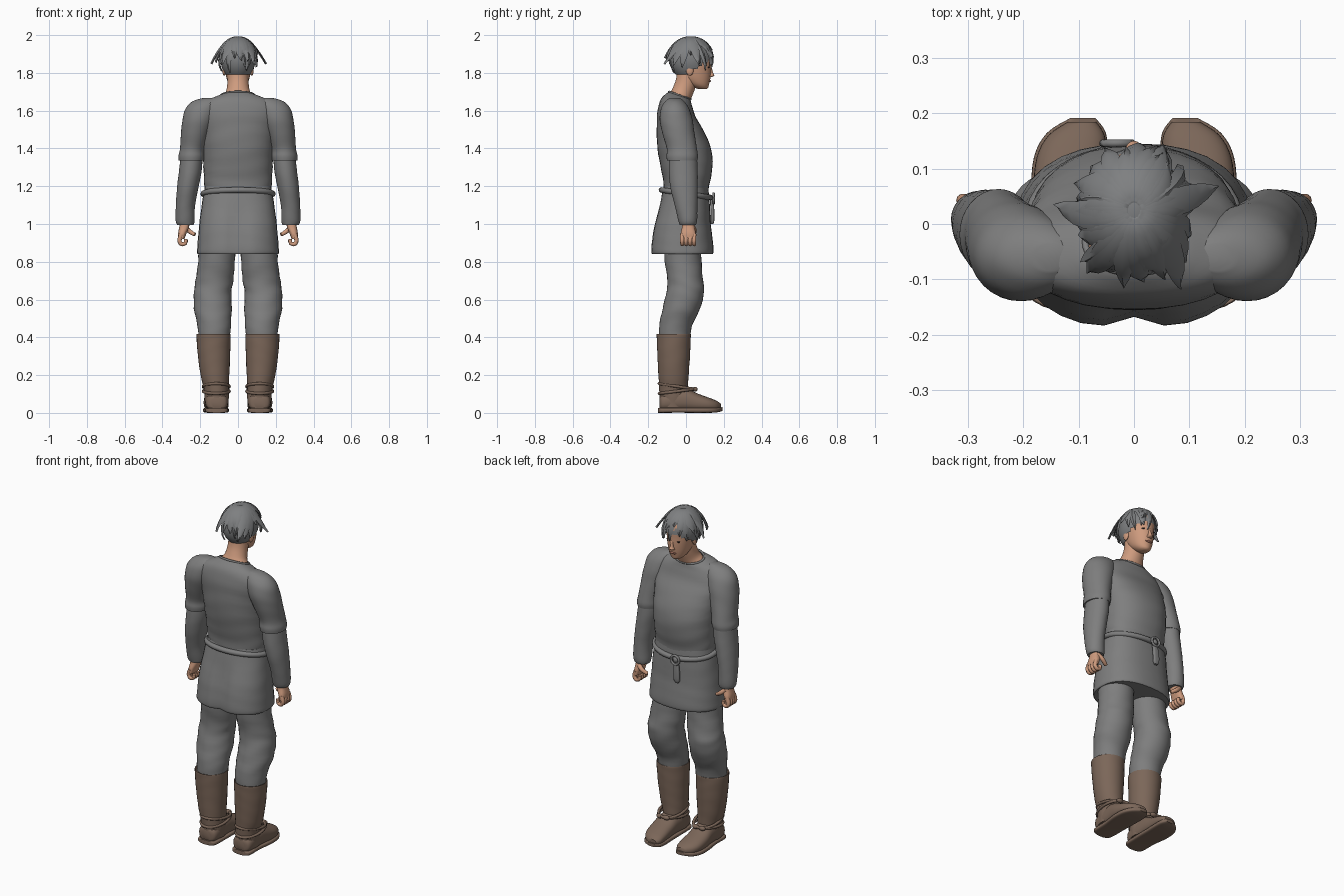
import bpy, bmesh, math, random
from mathutils import Vector

random.seed(4)
if "Cube" in bpy.data.objects:
    bpy.data.objects.remove(bpy.data.objects["Cube"])


def material(name, r, g, b):
    m = bpy.data.materials.new(name)
    m.use_nodes = True
    m.diffuse_color = (r, g, b, 1)
    m.node_tree.nodes["Principled BSDF"].inputs["Base Color"].default_value = (r, g, b, 1)
    return m


CLOTH = material("grey cloth", .21, .21, .21)
HAIR = material("grey hair", .21, .215, .22)
SKIN = material("skin", .62, .33, .21)
LEATHER = material("brown leather", .2, .135, .1)
DARK = material("dark eye", .03, .02, .02)
LIPS = material("lips", .45, .19, .14)


def finish(name, bm, mat, mirror=False):
    bmesh.ops.recalc_face_normals(bm, faces=bm.faces)
    me = bpy.data.meshes.new(name)
    bm.to_mesh(me)
    bm.free()
    me.materials.append(mat)
    ob = bpy.data.objects.new(name, me)
    bpy.context.collection.objects.link(ob)
    if mirror:
        ob.modifiers.new("Mirror", "MIRROR").use_mirror_merge = False
    bpy.context.view_layer.objects.active = ob
    bpy.ops.object.select_all(action="DESELECT")
    ob.select_set(True)
    bpy.ops.object.shade_smooth_by_angle(angle=math.radians(50))
    return ob


def spline(rows, steps):
    """Catmull-Rom through rows of numbers."""
    out = []
    for i in range(len(rows) - 1):
        a, b, c, d = (rows[max(i - 1, 0)], rows[i], rows[i + 1], rows[min(i + 2, len(rows) - 1)])
        for k in range(steps):
            t = k / steps
            out.append([q + t * ((r - p) / 2 + t * ((p - 2.5 * q + 2 * r - s / 2)
                        + t * (s - p + 3 * (q - r)) / 2)) for p, q, r, s in zip(a, b, c, d)])
    return out + [list(rows[-1])]


def skin_rings(bm, rings, caps=(True, True)):
    n = len(rings[0])
    vs = [[bm.verts.new(p) for p in r] for r in rings]
    for a, b in zip(vs, vs[1:]):
        for i in range(n):
            bm.faces.new((a[i], a[(i + 1) % n], b[(i + 1) % n], b[i]))
    for cap, ring in zip(caps, (vs[0], vs[-1])):
        if cap:
            bm.faces.new(ring)


def loft(name, mat, rows, mirror=False, axis="z", drop=0, power=1, ripple=0,
         caps=(True, True), warp=None, steps=4, n=32):
    """Rows are (height, centre, centre, radius, radius) along the axis."""
    rings = []
    for h, u, v, ru, rv in spline(rows, steps):
        ring = []
        for i in range(n):
            a = math.tau * i / n
            c, s = math.cos(a), math.sin(a)
            k = 1 + ripple * math.sin(h * 75 + 2 * math.sin(a * 2 + h * 9))
            x = u + k * ru * math.copysign(abs(c) ** power, c)
            y = v + k * rv * math.copysign(abs(s) ** power, s)
            p = Vector((x, y, h - drop * s)) if axis == "z" else Vector((x, h, y))
            ring.append(warp(p) if warp else p)
        rings.append(ring)
    bm = bmesh.new()
    skin_rings(bm, rings, caps)
    return finish(name, bm, mat, mirror)


def tube(name, mat, points, radius, mirror=False, closed=False, n=10, taper=1):
    """Round rod swept along a smooth path."""
    pts = [Vector(p) for p in (points if closed else spline(points, 4))]
    rings = []
    for i, p in enumerate(pts):
        nxt = pts[(i + 1) % len(pts)] if closed else pts[min(i + 1, len(pts) - 1)]
        d = nxt - (pts[i - 1] if closed or i else p)
        side = d.cross(Vector((.13, .2, .97)) if abs(d.normalized().z) < .9 else Vector((0, 1, 0))).normalized()
        up = side.cross(d).normalized()
        r = radius * (1 + (taper - 1) * i / len(pts))
        rings.append([p + r * (side * math.cos(math.tau * j / n) + up * math.sin(math.tau * j / n))
                      for j in range(n)])
    bm = bmesh.new()
    skin_rings(bm, rings + rings[:1] if closed else rings, (not closed,) * 2)
    return finish(name, bm, mat, mirror)


def ball(name, mat, at, size, mirror=False):
    bm = bmesh.new()
    bmesh.ops.create_uvsphere(bm, u_segments=20, v_segments=12, radius=1)
    for v in bm.verts:
        v.co = Vector([a + c * s for a, c, s in zip(at, v.co, size)])
    return finish(name, bm, mat, mirror)


def hoop(x, y, z, rx, ry, drop=0, n=40):
    return [(x + rx * math.cos(math.tau * i / n), y + ry * math.sin(math.tau * i / n),
             z - drop * math.sin(math.tau * i / n)) for i in range(n)]


# Tunic, with a groove down the back of the skirt
def seat(p):
    if p.y < 0:
        p.y += .022 * math.exp(-(p.x / .04) ** 2) * min(1, max(0, (1.14 - p.z) * 8))
    return p


loft("tunic_body", CLOTH, [(1.16, 0, 0, .172, .118), (1.22, 0, 0, .18, .122), (1.3, 0, 0, .183, .138),
     (1.4, 0, -.008, .19, .145), (1.5, 0, -.027, .2, .128), (1.58, 0, -.048, .215, .103),
     (1.64, 0, -.05, .185, .083), (1.67, 0, -.04, .12, .066), (1.68, 0, -.033, .088, .056)],
     drop=.02, ripple=.007, caps=(True, False), power=.9)
loft("tunic_skirt", CLOTH, [(.84, 0, -.022, .212, .163), (.855, 0, -.022, .217, .168),
     (.92, 0, -.022, .212, .163), (1, 0, -.02, .205, .151), (1.1, 0, -.008, .192, .134),
     (1.2, 0, 0, .176, .117)], power=.85, warp=seat, ripple=.003)
tube("collar_hem", CLOTH, hoop(0, -.033, 1.68, .088, .056, .02), .006, closed=True)

# Sleeves
loft("short_sleeve", CLOTH, [(1.668, .15, -.06, .03, .025), (1.65, .165, -.06, .075, .05),
     (1.61, .19, -.058, .088, .075), (1.55, .207, -.052, .087, .087), (1.48, .224, -.04, .078, .085),
     (1.4, .24, -.022, .067, .08), (1.36, .245, -.02, .07, .083), (1.335, .247, -.02, .067, .08)],
     mirror=True, ripple=.004)
loft("long_sleeve", CLOTH, [(1.4, .245, -.015, .055, .07), (1.3, .25, -.015, .06, .076),
     (1.2, .265, -.011, .057, .073), (1.1, .278, 0, .051, .06), (1.02, .28, .009, .05, .05),
     (.995, .278, .01, .043, .043)], mirror=True, ripple=.006)

# Fists
loft("palm", SKIN, [(1.02, .282, .012, .026, .03), (.985, .285, .012, .026, .033),
     (.95, .295, .012, .022, .04), (.92, .3, .012, .016, .04)], mirror=True, power=.8)
for i in range(4):
    y = -.02 + i * .021
    tube("finger", SKIN, [(.3, y, .945), (.31, y, .912), (.298, y, .893), (.278, y, .9),
         (.276, y, .92)], .012, mirror=True, taper=.8)
tube("thumb", SKIN, [(.285, .035, .985), (.262, .045, .965), (.24, .04, .95), (.228, .035, .944)],
     .014, mirror=True, taper=.65)

# Belt, buckle and hanging end
tube("belt", CLOTH, hoop(0, 0, 1.16, .184, .13, .02), .015, closed=True)
tube("buckle", CLOTH, [(-.03 + .026 * math.cos(a), .146, 1.135 + .026 * math.sin(a))
     for a in [math.tau * i / 20 for i in range(20)]], .007, closed=True)
ball("belt_knot", CLOTH, (-.03, .14, 1.135), (.017, .012, .017))
loft("belt_end", CLOTH, [(1.13, -.03, .136, .014, .01), (1.07, -.036, .14, .018, .01),
     (1.02, -.038, .14, .018, .01), (1, -.038, .138, .01, .007)], power=.6)

# Trousers
loft("trouser_leg", CLOTH, [(.92, .11, -.02, .098, .1), (.8, .114, -.015, .097, .097),
     (.7, .125, -.004, .1, .094), (.64, .134, -.004, .099, .1), (.55, .133, -.025, .1, .099),
     (.46, .126, -.055, .088, .087), (.37, .126, -.062, .082, .08)], mirror=True, ripple=.014)

# Boots
loft("boot_shaft", LEATHER, [(.412, .129, -.065, .083, .083), (.418, .129, -.065, .09, .09),
     (.39, .129, -.065, .09, .09), (.3, .127, -.065, .085, .086), (.2, .122, -.066, .076, .08),
     (.13, .115, -.066, .066, .076), (.08, .113, -.066, .064, .074), (.03, .113, -.066, .06, .07)],
     mirror=True, ripple=.006)
loft("boot_foot", LEATHER, [(-.14, .113, .05, .03, .03), (-.125, .113, .055, .055, .045),
     (-.06, .113, .065, .062, .06), (0, .115, .068, .063, .062), (.06, .117, .054, .065, .049),
     (.12, .113, .044, .063, .037), (.16, .104, .037, .051, .028), (.184, .094, .032, .026, .017)],
     mirror=True, axis="y", power=.85)
loft("boot_sole", LEATHER, [(-.148, .113, .013, .03, .013), (-.13, .113, .013, .058, .013),
     (-.04, .112, .014, .062, .013), (.05, .117, .014, .068, .014), (.12, .114, .014, .067, .014),
     (.165, .104, .016, .053, .013), (.192, .092, .02, .022, .01)], mirror=True, axis="y", power=.5)
for z, drop in ((.14, .015), (.115, -.012)):
    tube("ankle_strap", LEATHER, hoop(.115, -.045, z, .069, .097, drop), .008, mirror=True, closed=True)
for dx in (-.022, .022):
    ball("strap_knot", LEATHER, (.118 + dx, .048, .125), (.02, .014, .013), mirror=True)

# Neck and head
loft("neck", SKIN, [(1.64, 0, -.033, .1, .062), (1.672, 0, -.03, .084, .054), (1.7, 0, -.018, .064, .052),
     (1.75, 0, 0, .056, .052), (1.82, 0, .01, .055, .055)], drop=.02)
loft("head", SKIN, [(1.714, 0, .088, .016, .02), (1.722, 0, .08, .032, .037), (1.74, 0, .066, .048, .056),
     (1.77, 0, .052, .06, .077), (1.81, 0, .044, .069, .089), (1.85, 0, .038, .075, .096),
     (1.9, 0, .034, .078, .1), (1.95, 0, .03, .064, .082), (1.982, 0, .03, .025, .035)])
loft("nose", SKIN, [(1.778, 0, .126, .013, .01), (1.786, 0, .132, .016, .018),
     (1.8, 0, .13, .01, .014), (1.835, 0, .126, .007, .008)])
ball("ear", SKIN, (.073, .02, 1.815), (.01, .02, .03), mirror=True)
ball("eye", DARK, (.03, .118, 1.829), (.014, .008, .005), mirror=True)
ball("lips", LIPS, (0, .124, 1.757), (.022, .008, .006))

# Hair cap, open over the face
bm = bmesh.new()
bmesh.ops.create_uvsphere(bm, u_segments=32, v_segments=20, radius=1)
for v in bm.verts:
    v.co = Vector((v.co.x * .092, v.co.y * .112 + .025, v.co.z * .115 + 1.872))
low = [f for f in bm.faces if f.calc_center_median().z < 1.785 + max(0, f.calc_center_median().y + .02) * .55]
bmesh.ops.delete(bm, geom=low, context="FACES")
finish("hair_cap", bm, HAIR)


# Pointed locks swept from the crown
def lock(turn, reach, flare, width, lift):
    bm = bmesh.new()
    rows = []
    for k in range(8):
        t = k / 7
        polar = .15 + reach * t
        a = turn + .45 * t * math.sin(turn * 3)
        w = width * (.55 + .9 * t - 1.35 * t ** 3)
        out = 1 + lift + flare * t ** 3
        c = Vector((.094 * math.sin(polar) * math.cos(a) * out,
                    .025 + .114 * math.sin(polar) * math.sin(a) * out, 1.873 + .117 * math.cos(polar)))
        side = Vector((-math.sin(a), math.cos(a), 0))
        swell = Vector((math.cos(a), math.sin(a), .5)) * .007
        rows.append([bm.verts.new(p) for p in (c - side * w, c + swell, c + side * w, c - swell * .5)])
    for p, q in zip(rows, rows[1:]):
        for j in range(4):
            bm.faces.new((p[j], p[(j + 1) % 4], q[(j + 1) % 4], q[j]))
    bm.faces.new(rows[0])
    bm.faces.new(rows[-1])
    finish("hair_lock", bm, HAIR)


for layer in range(3):
    for i in range(13):
        turn = math.tau * (i + layer / 3) / 13
        front = max(0, math.sin(turn))
        lock(turn, 1.25 + .3 * layer + random.uniform(-.1, .25) - .2 * front,
             random.uniform(.02, .3) * (1 - .7 * front), random.uniform(.02, .032), .015 * (3 - layer) - .01)
for turn, flare in ((.1, .62), (-.5, .5), (3.4, .5), (4.1, .3)):
    lock(turn, 1.65, flare, .03, .03)
